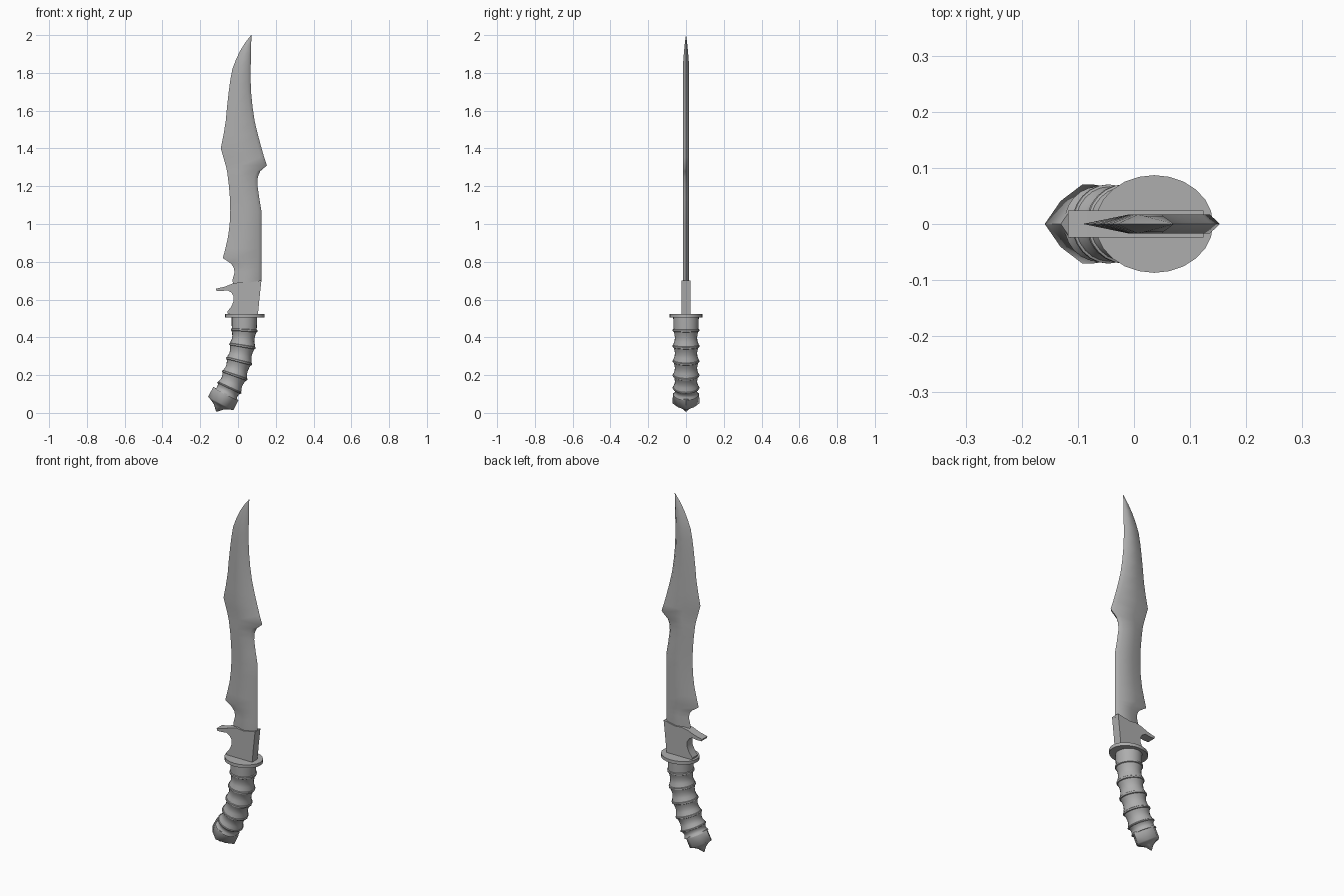
import bpy, bmesh
from math import sin, cos, pi, radians
from mathutils import Vector

if "Cube" in bpy.data.objects:
    bpy.data.objects.remove(bpy.data.objects["Cube"])

# Dark grey shared by all parts
steel = bpy.data.materials.new("dark_grey")
steel.diffuse_color = (0.42, 0.42, 0.42, 1)
steel.use_nodes = True
steel.node_tree.nodes["Principled BSDF"].inputs["Base Color"].default_value = steel.diffuse_color


def finish(bm, name, angle=30):
    bmesh.ops.recalc_face_normals(bm, faces=bm.faces)
    me = bpy.data.meshes.new(name)
    bm.to_mesh(me)
    bm.free()
    me.materials.append(steel)
    ob = bpy.data.objects.new(name, me)
    bpy.context.collection.objects.link(ob)
    bpy.ops.object.select_all(action='DESELECT')
    ob.select_set(True)
    bpy.context.view_layer.objects.active = ob
    bpy.ops.object.shade_smooth_by_angle(angle=radians(angle))
    return ob


def loft(name, rings, angle=30):
    """Skin a list of equal-length point rings and cap both ends."""
    bm = bmesh.new()
    vs = [[bm.verts.new(p) for p in r] for r in rings]
    n = len(vs[0])
    for a, b in zip(vs, vs[1:]):
        for i in range(n):
            j = (i + 1) % n
            bm.faces.new((a[i], a[j], b[j], b[i]))
    bm.faces.new(vs[0])
    bm.faces.new(vs[-1])
    bmesh.ops.remove_doubles(bm, verts=bm.verts, dist=1e-5)
    return finish(bm, name, angle)


def tilted_ring(x, z, tilt, rx, ry, n, diag=1.0):
    """Ellipse leaning by tilt degrees about y; diag pulls in odd points."""
    t = radians(tilt)
    pts = []
    for i in range(n):
        a = 2 * pi * i / n
        k = diag if i % 2 else 1.0
        u, v = rx * k * cos(a), ry * k * sin(a)
        pts.append(Vector((x + u * cos(t), v, z - u * sin(t))))
    return pts


# Blade: rows of (z, cutting edge x, spine x)
rows = [(0.60, 0.00, 0.112), (0.70, -0.03, 0.124), (0.745, -0.018, 0.124),
        (0.77, -0.023, 0.124), (0.79, -0.037, 0.124), (0.82, -0.08, 0.124),
        (0.87, -0.067, 0.124), (0.93, -0.053, 0.124), (1.00, -0.044, 0.124),
        (1.07, -0.041, 0.124), (1.14, -0.043, 0.112), (1.21, -0.049, 0.102),
        (1.25, -0.054, 0.105), (1.28, -0.058, 0.118), (1.31, -0.065, 0.153),
        (1.355, -0.078, 0.138), (1.40, -0.091, 0.125), (1.47, -0.077, 0.106),
        (1.545, -0.065, 0.088), (1.62, -0.058, 0.077), (1.70, -0.049, 0.069),
        (1.76, -0.041, 0.067), (1.82, -0.03, 0.067), (1.87, -0.011, 0.068),
        (1.915, 0.010, 0.069), (1.96, 0.038, 0.070), (2.0, 0.069, 0.071)]
blade = []
for z, l, r in rows:
    w = r - l
    th = 0.017 * min(1, w / 0.095)
    m, s = l + 0.38 * w, r - min(0.018, 0.2 * w)
    blade.append([(l, 0, z), (m, -th, z), (s, -th, z),
                  (r, 0, z), (s, th, z), (m, th, z)])
loft("blade", blade, 60)

# Ricasso with hooked finger spur: flat extruded profile
outline = [(0.105, 0.515), (0.113, 0.60), (0.124, 0.702), (0.05, 0.688),
           (0.01, 0.692), (-0.03, 0.684), (-0.07, 0.668), (-0.118, 0.657),
           (-0.113, 0.645), (-0.085, 0.645), (-0.055, 0.649),
           (-0.035, 0.637), (-0.023, 0.617), (-0.024, 0.59),
           (-0.036, 0.562), (-0.057, 0.535), (-0.05, 0.515)]
bm = bmesh.new()
face = bm.faces.new([bm.verts.new((x, -0.024, z)) for x, z in outline])
ext = bmesh.ops.extrude_face_region(bm, geom=[face])
bmesh.ops.translate(bm, vec=(0, 0.048, 0),
                    verts=[g for g in ext['geom'] if isinstance(g, bmesh.types.BMVert)])
finish(bm, "ricasso_spur", 40)

# Oval guard plate
loft("guard_plate", [tilted_ring(0.036, z, 0, 0.105, 0.087, 24)
                     for z in (0.506, 0.524)])

# Curved grip: ridged profile repeated along the centre line
path = [(0.034, 0.515, 0), (0.033, 0.442, 3), (0.024, 0.358, 9),
        (0.007, 0.278, 14), (-0.016, 0.202, 19), (-0.045, 0.135, 25),
        (-0.066, 0.095, 27)]
ridge = [(0.0, 0.0705), (0.1, 0.0705), (0.13, 0.066), (0.3, 0.0615),
         (0.5, 0.059), (0.7, 0.060), (0.87, 0.065), (0.97, 0.0665)]
plain = [(0.0, 0.068), (0.5, 0.067), (0.97, 0.066)]
grip = []
for k, (a, b) in enumerate(zip(path, path[1:])):
    for t, rad in (plain if k == 0 else ridge):
        x, z, tilt = (p + (q - p) * t for p, q in zip(a, b))
        grip.append(tilted_ring(x, z, tilt, rad, rad, 24))
loft("grip", grip, 35)

# Pommel: rounded diamond block with a short concave spike
tilt = 27.5
axis = Vector((-sin(radians(tilt)), 0, -cos(radians(tilt))))
top = Vector((-0.064, 0, 0.103))
pommel = []
for d, rad in ((0.0, 0.075), (0.06, 0.076), (0.067, 0.055), (0.082, 0.028), (0.108, 0.003)):
    c = top + axis * d
    pommel.append(tilted_ring(c.x, c.z, tilt, rad, rad * 0.93, 8, 0.82))
loft("pommel", pommel, 70)
